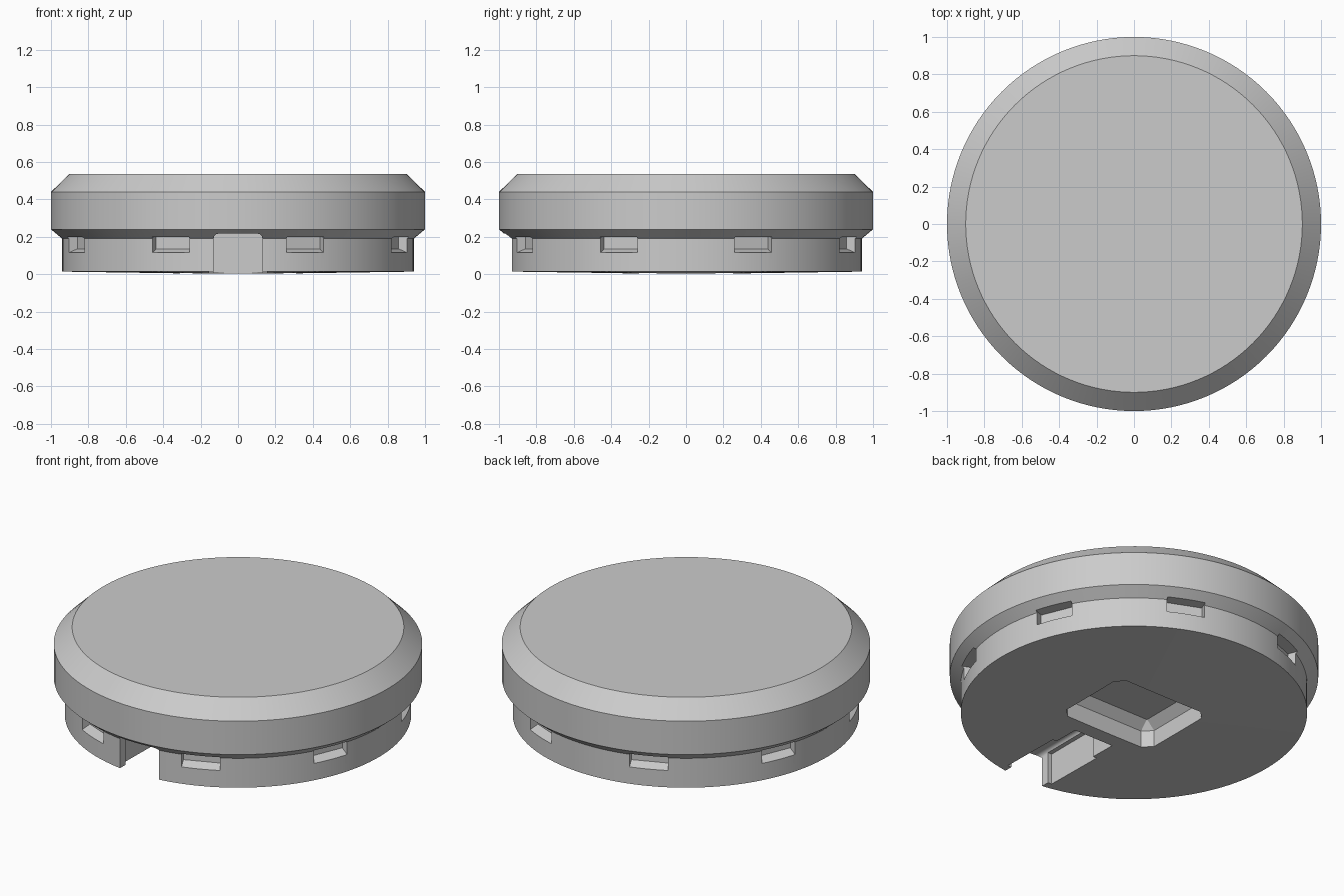
import bpy, bmesh, math
from mathutils import Matrix, Vector

cube = bpy.data.objects.get("Cube")
if cube:
    bpy.data.objects.remove(cube, do_unlink=True)

grey = bpy.data.materials.new("light_grey")
grey.use_nodes = True
colour = (0.6, 0.6, 0.6, 1)
grey.diffuse_color = colour
grey.node_tree.nodes["Principled BSDF"].inputs["Base Color"].default_value = colour


def finish(name, bm):
    bmesh.ops.recalc_face_normals(bm, faces=bm.faces)
    mesh = bpy.data.meshes.new(name)
    bm.to_mesh(mesh)
    bm.free()
    obj = bpy.data.objects.new(name, mesh)
    obj.data.materials.append(grey)
    bpy.context.collection.objects.link(obj)
    return obj


def lathe(name, profile, steps=128):
    bm = bmesh.new()
    verts = [bm.verts.new((r, 0, z)) for r, z in profile]
    edges = [bm.edges.new(pair) for pair in zip(verts, verts[1:])]
    bmesh.ops.spin(bm, geom=verts + edges, cent=(0, 0, 0), axis=(0, 0, 1),
                   angle=math.tau, steps=steps)
    bmesh.ops.remove_doubles(bm, verts=bm.verts, dist=1e-5)
    return finish(name, bm)


def prism(bm, points, offset, matrix=Matrix()):
    """Extrude a closed outline of 3D points along an offset."""
    face = bm.faces.new([bm.verts.new(matrix @ Vector(p)) for p in points])
    out = bmesh.ops.extrude_face_region(bm, geom=[face])
    moved = [v for v in out["geom"] if isinstance(v, bmesh.types.BMVert)]
    bmesh.ops.translate(bm, verts=moved, vec=matrix.to_3x3() @ Vector(offset))


def cut(target, cutter):
    mod = target.modifiers.new("cut", "BOOLEAN")
    mod.operation = "DIFFERENCE"
    mod.solver = "EXACT"
    mod.object = cutter
    bpy.context.view_layer.update()
    graph = bpy.context.evaluated_depsgraph_get()
    mesh = bpy.data.meshes.new_from_object(target.evaluated_get(graph))
    target.modifiers.clear()
    target.data = mesh
    bpy.data.objects.remove(cutter, do_unlink=True)


# Round body: bevelled cap over a narrower base with a slightly domed underside
cap = lathe("cap_body", [(0, 0), (0.94, 0.014), (0.94, 0.19), (1, 0.24),
                         (1, 0.44), (0.9, 0.537), (0, 0.537)])

# Eight clip slots with sloping ledges around the base
bm = bmesh.new()
half = 0.107
section = [(1.02, 0.115), (0.935, 0.115), (0.885, 0.136), (0.885, 0.2), (1.02, 0.2)]
for i in range(8):
    turn = Matrix.Rotation(math.radians(22.5 + 45 * i), 4, "Z")
    prism(bm, [(r, -half, z) for r, z in section], (0, 2 * half, 0), turn)
cut(cap, finish("slot_cutter", bm))

# Front notch: rounded opening, wider channel behind its lip, narrow inner end
w, top, rad = 0.13, 0.217, 0.025
arch = [(-w, -0.1), (w, -0.1)]
for side, start in ((1, 0), (-1, 90)):
    for k in range(5):
        a = math.radians(start + 22.5 * k)
        arch.append((side * (w - rad) + rad * math.cos(a),
                     top - rad + rad * math.sin(a)))
bm = bmesh.new()
prism(bm, [(x, -1.05, z) for x, z in arch], (0, 0.71, 0))
cut(cap, finish("notch_cutter", bm))
bm = bmesh.new()
x = 0.155
prism(bm, [(-x, -0.88, -0.1), (x, -0.88, -0.1), (x, -0.5, -0.1), (-x, -0.5, -0.1)],
      (0, 0, 0.3))
cut(cap, finish("channel_cutter", bm))

# Underside pocket: cornered rectangle with straight walls, then a sloping rim
def octagon(bm, x, y, c, z):
    return [bm.verts.new((px, py, z)) for px, py in (
        (x - c, -y), (x, -y + c), (x, y - c), (x - c, y),
        (-x + c, y), (-x, y - c), (-x, -y + c), (-x + c, -y))]

bm = bmesh.new()
rings = [octagon(bm, 0.31, 0.25, 0.05, -0.1), octagon(bm, 0.31, 0.25, 0.05, 0.105),
         octagon(bm, 0.26, 0.2, 0.002, 0.155)]
for low, high in zip(rings, rings[1:]):
    for i in range(8):
        j = (i + 1) % 8
        bm.faces.new((low[i], low[j], high[j], high[i]))
bm.faces.new(rings[0])
bm.faces.new(rings[-1])
cut(cap, finish("pocket_cutter", bm))

# Smooth round walls, crisp edges
bpy.ops.object.select_all(action="DESELECT")
cap.select_set(True)
bpy.context.view_layer.objects.active = cap
bpy.ops.object.shade_smooth_by_angle(angle=math.radians(25))
